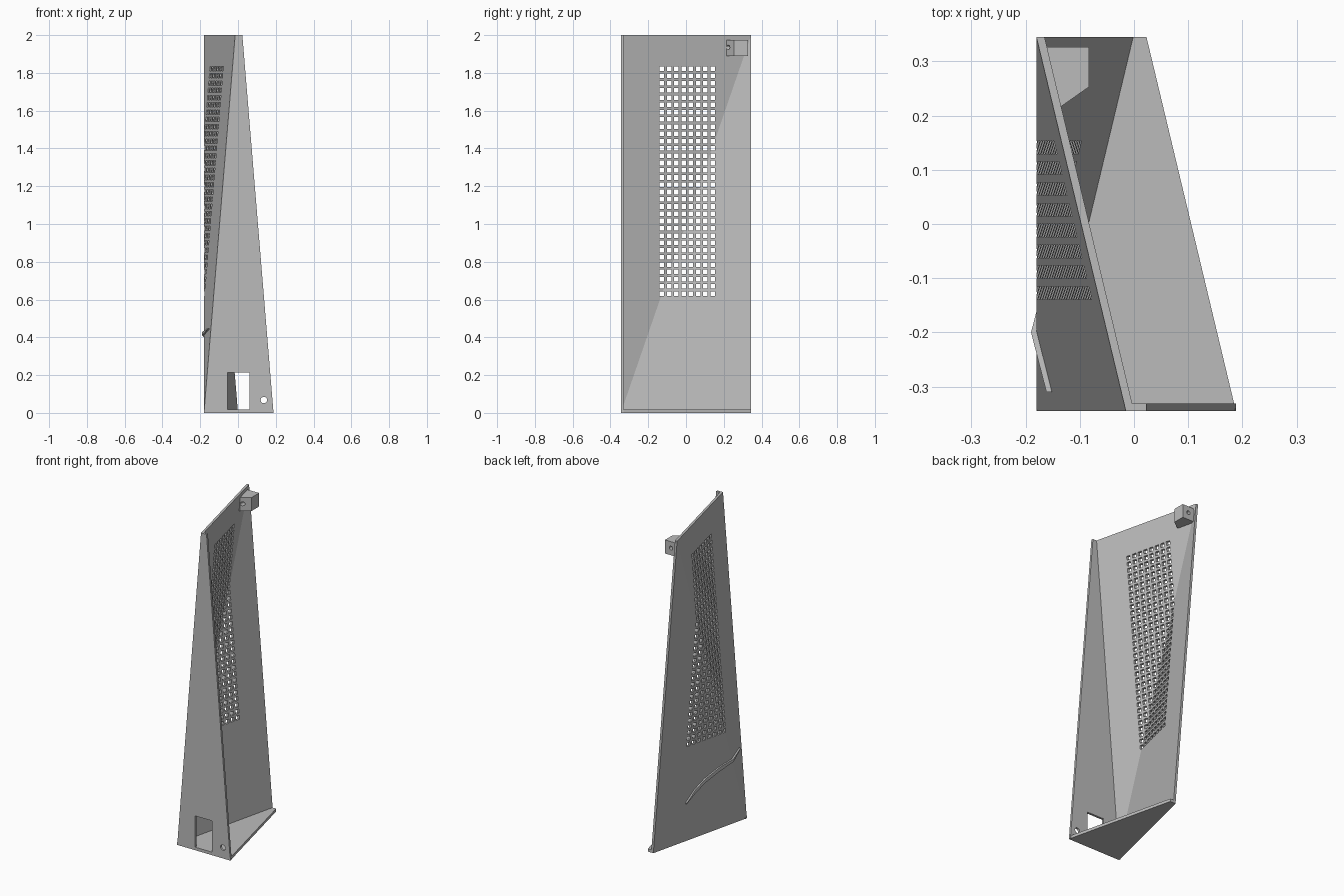
import bpy
import bmesh
from math import pi
from mathutils import Matrix

if "Cube" in bpy.data.objects:
    bpy.data.objects.remove(bpy.data.objects["Cube"], do_unlink=True)

grey = bpy.data.materials.new("light grey")
grey.use_nodes = True
grey.diffuse_color = (0.5, 0.5, 0.5, 1)
grey.node_tree.nodes["Principled BSDF"].inputs["Base Color"].default_value = grey.diffuse_color

W, H, T = 0.345, 2.0, 0.015      # half depth, height, wall thickness


def finish(name, bm):
    bmesh.ops.recalc_face_normals(bm, faces=bm.faces)
    mesh = bpy.data.meshes.new(name)
    bm.to_mesh(mesh)
    bm.free()
    obj = bpy.data.objects.new(name, mesh)
    bpy.context.collection.objects.link(obj)
    mesh.materials.append(grey)
    return obj


def prism(name, base, offset):
    """Solid between a flat outline and its copy moved by offset."""
    bm = bmesh.new()
    a = [bm.verts.new(p) for p in base]
    b = [bm.verts.new([p[i] + offset[i] for i in range(3)]) for p in base]
    bm.faces.new(a)
    bm.faces.new(b[::-1])
    for i in range(len(a)):
        j = (i + 1) % len(a)
        bm.faces.new((a[i], b[i], b[j], a[j]))
    return finish(name, bm)


def add_box(bm, centre, size):
    bmesh.ops.create_cube(bm, size=1, matrix=Matrix.Translation(centre) @ Matrix.Diagonal((*size, 1)))


def add_bore(bm, centre, radius, length):
    """Cylinder lying along y."""
    bmesh.ops.create_cone(bm, cap_ends=True, segments=24, radius1=radius, radius2=radius,
                          depth=length, matrix=Matrix.Translation(centre) @ Matrix.Rotation(pi / 2, 4, "X"))


def cut(obj, bm):
    """Subtract the cutter shapes and discard them."""
    cutter = finish("cutter", bm)
    cutter.hide_render = True
    mod = obj.modifiers.new("cut", "BOOLEAN")
    mod.operation, mod.solver, mod.object = "DIFFERENCE", "EXACT", cutter
    bpy.context.view_layer.objects.active = obj
    bpy.ops.object.modifier_apply(modifier=mod.name)
    bpy.data.objects.remove(cutter, do_unlink=True)


def outer_x(y, z):
    """Outer surface of the folded panel, creased along its diagonal."""
    return -0.18 + 0.165 * abs(z / H - (y + W) / (2 * W))


# Folded side panel: two triangles meeting on the diagonal, given thickness
bm = bmesh.new()
corners = [(-W, 0), (W, 0), (W, H), (-W, H)]
out = [bm.verts.new((outer_x(y, z), y, z)) for y, z in corners]
inn = [bm.verts.new((outer_x(y, z) + T, y, z)) for y, z in corners]
for side in (out, inn):
    bm.faces.new((side[0], side[1], side[2]))
    bm.faces.new((side[0], side[2], side[3]))
for i in range(4):
    j = (i + 1) % 4
    bm.faces.new((out[i], out[j], inn[j], inn[i]))
panel = finish("side_panel", bm)

# Grid of square vent holes
holes = bmesh.new()
PITCH = 0.0384
for col in range(8):
    for row in range(32):
        add_box(holes, (-0.1, 0.007 + (col - 3.5) * PITCH, 1.227 + (row - 15.5) * PITCH),
                (0.4, 0.024, 0.024))
cut(panel, holes)

# Tapered front plate with a window and a small round hole
plate = prism("front_plate", [(-0.18, -W, 0), (0.188, -W, 0), (0.023, -W, H), (-0.015, -W, H)],
              (0, 0.014, 0))
openings = bmesh.new()
add_box(openings, (0.003, -W, 0.117), (0.117, 0.1, 0.196))
add_bore(openings, (0.137, -W, 0.068), 0.017, 0.1)
cut(plate, openings)

# Floor narrowing to the back
prism("floor", [(-0.18, -W, 0), (0.188, -W, 0), (0.023, W, 0), (-0.015, W, 0)], (0, 0, 0.018))

# Bored mounting block inside the top back corner
block = prism("mounting_block", [(-0.17, 0.327, 1.89), (-0.083, 0.327, 1.89), (-0.083, 0.253, 1.89),
                                 (-0.137, 0.215, 1.89), (-0.147, 0.215, 1.89)], (0, 0, 0.085))
bore = bmesh.new()
add_bore(bore, (-0.125, 0.27, 1.935), 0.012, 0.3)
cut(block, bore)

# Curved tapering rib raised on the outside of the panel
bm = bmesh.new()
path = [(-0.31, 0.445, 0.003), (-0.2, 0.42, 0.009), (-0.1, 0.395, 0.012),
        (0.0, 0.355, 0.012), (0.07, 0.31, 0.01), (0.13, 0.25, 0.003)]
rings = []
for y, z, w in path:
    x = outer_x(y, z)
    rings.append([bm.verts.new((x + dx, y, z + dz))
                  for dx, dz in ((-0.01, -w), (-0.01, w), (0.005, w), (0.005, -w))])
for r, s in zip(rings, rings[1:]):
    for i in range(4):
        j = (i + 1) % 4
        bm.faces.new((r[i], r[j], s[j], s[i]))
bm.faces.new(rings[0])
bm.faces.new(rings[-1])
finish("panel_rib", bm)
